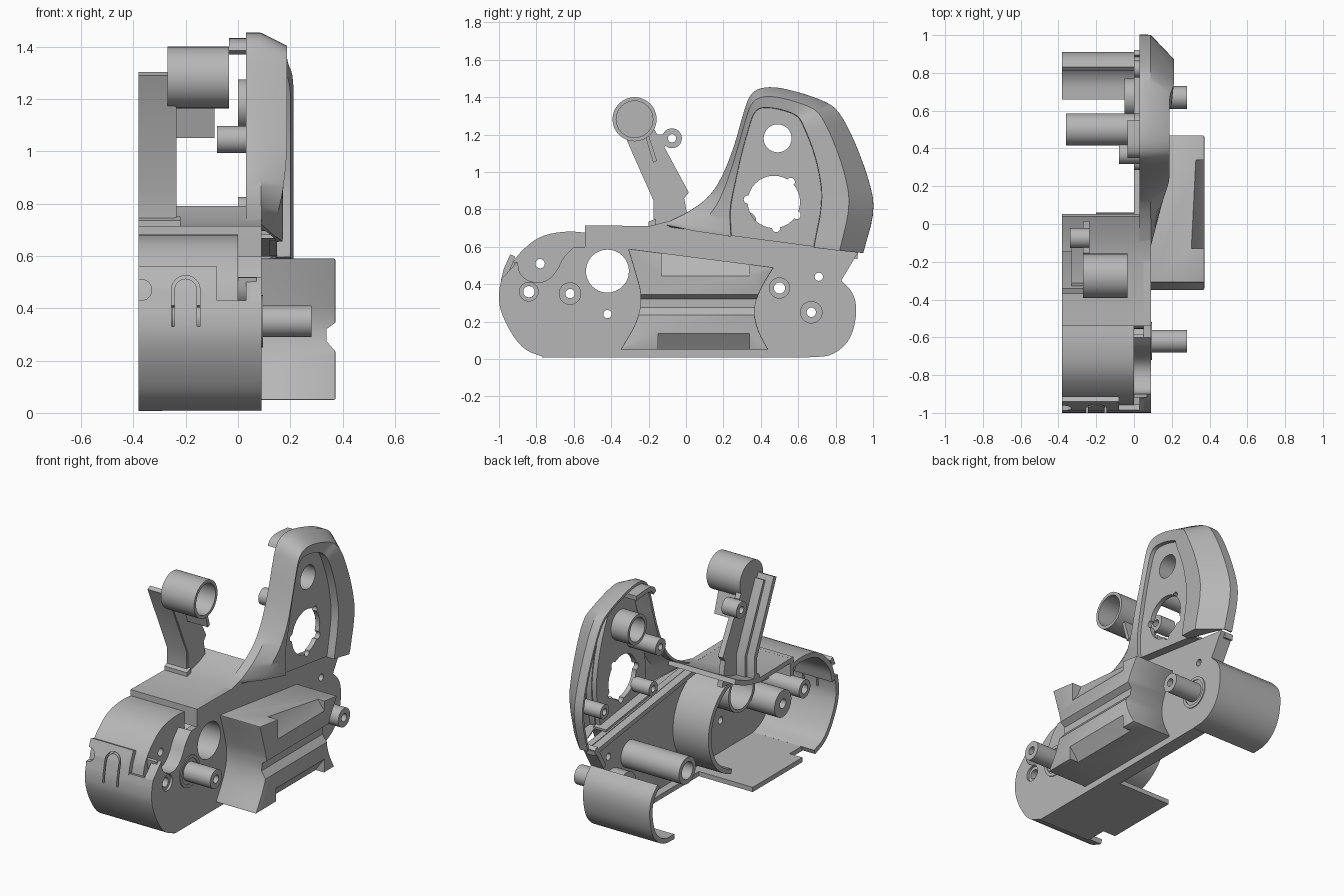
import bpy
import bmesh
from math import cos, sin, radians, pi
from mathutils import Vector

default_cube = bpy.data.objects.get("Cube")
if default_cube:
    bpy.data.objects.remove(default_cube, do_unlink=True)

grey = bpy.data.materials.new("plain grey")
grey.use_nodes = True
grey.diffuse_color = (.47, .47, .47, 1)
grey.node_tree.nodes["Principled BSDF"].inputs["Base Color"].default_value = (.47, .47, .47, 1)
parts = []


def add_object(name, bm, keep=True):
    bmesh.ops.recalc_face_normals(bm, faces=bm.faces)
    mesh = bpy.data.meshes.new(name)
    bm.to_mesh(mesh)
    bm.free()
    mesh.materials.append(grey)
    ob = bpy.data.objects.new(name, mesh)
    bpy.context.scene.collection.objects.link(ob)
    if keep:
        parts.append(ob)
    return ob


def prism(name, outline, start, end, axis="x", keep=True):
    """Extrude a flat outline along x (outline in y, z) or y (outline in x, z)."""
    bm = bmesh.new()
    place = (lambda a, b, d: (d, a, b)) if axis == "x" else (lambda a, b, d: (a, d, b))
    low = [bm.verts.new(place(a, b, start)) for a, b in outline]
    high = [bm.verts.new(place(a, b, end)) for a, b in outline]
    bm.faces.new(low)
    bm.faces.new(high[::-1])
    for i in range(len(low)):
        j = (i + 1) % len(low)
        bm.faces.new((low[i], low[j], high[j], high[i]))
    return add_object(name, bm, keep)


def rounded(points, times=2):
    """Round the corners of an open path, keeping its ends."""
    points = [Vector(p) for p in points]
    for _ in range(times):
        new = [points[0]]
        for p, q in zip(points, points[1:]):
            new += [p.lerp(q, .25), p.lerp(q, .75)]
        points = new + [points[-1]]
    return points


def wall(name, path, start, end, thick=.03):
    """Sheet following a clockwise path, thickened towards the inside."""
    path = [Vector(p) for p in path]
    inner = []
    for i, p in enumerate(path):
        d = (path[min(i + 1, len(path) - 1)] - path[max(i - 1, 0)]).normalized()
        inner.append(p + Vector((d.y, -d.x)) * thick)
    return prism(name, path + inner[::-1], start, end)


def circle(y, z, r, first=0, last=360, steps=32):
    turn = [radians(first + (last - first) * i / steps) for i in range(steps + (last - first < 360))]
    return [(y + r * cos(a), z + r * sin(a)) for a in turn]


def tube(name, y, z, r, hole, start, end):
    """Round tube along x."""
    bm = bmesh.new()
    rings = [[bm.verts.new((x, a, b)) for a, b in circle(y, z, rad)]
             for rad, x in ((r, start), (r, end), (hole, end), (hole, start))]
    for k, ring in enumerate(rings):
        nxt = rings[(k + 1) % len(rings)]
        for i in range(len(ring)):
            j = (i + 1) % len(ring)
            bm.faces.new((ring[i], ring[j], nxt[j], nxt[i]))
    return add_object(name, bm)


def cut(ob, cutters):
    """Subtract the cutters and bake the result."""
    for c in cutters:
        m = ob.modifiers.new("cut", "BOOLEAN")
        m.operation, m.solver, m.object = "DIFFERENCE", "EXACT", c
    bpy.context.view_layer.update()
    depsgraph = bpy.context.evaluated_depsgraph_get()
    ob.data = bpy.data.meshes.new_from_object(ob.evaluated_get(depsgraph))
    ob.modifiers.clear()
    for c in cutters:
        bpy.data.objects.remove(c, do_unlink=True)


def drill(y, z, r):
    return prism("drill", circle(y, z, r), -.5, .5, keep=False)


# Body side plate with its stepped front corner
front_curve = rounded([(-.76, .01), (-.87, .05), (-.95, .16), (-1, .28), (-1, .37), (-.985, .43)])
pocket = rounded([(-.9, .52), (-.89, .45), (-.83, .41), (-.75, .41), (-.69, .47), (-.66, .54), (-.6, .6)])
back_curve = rounded([(.83, .42), (.9, .35), (.915, .24), (.88, .1), (.78, .015), (.66, .01)])
side = prism("body_side", front_curve + [Vector((-.92, .5))] + pocket +
             [(-.54, .6), (-.54, .715), (-.12, .71), (.92, .57)] + back_curve, .05, .09)
cut(side, [drill(*h) for h in ((-.42, .47, .115), (-.84, .36, .05), (.5, .38, .054),
                               (-.62, .35, .025), (.67, .25, .025), (-.42, .24, .022), (.71, .44, .022))])
recess = prism("recessed_corner", [(-.94, .38), (-.93, .5)] + rounded(
    [(-.9, .55), (-.8, .64), (-.66, .68), (-.54, .675)]) + [(-.54, .4)], -.03, 0)
cut(recess, [drill(-.78, .51, .025), drill(-.42, .47, .115), drill(-.84, .36, .03), drill(-.62, .35, .025)])
wall("pocket_edge", pocket[::-1], -.01, .07, -.02)

# Curved housing walls
nose = wall("front_wall", front_curve, -.38, .09)
prism("nose_edge", [(-.985, .43), (-.92, .5), (-.9, .5), (-.95, .42)], .03, .09)
tab = wall("front_wall_upper", [(-.99, .42), (-.975, .48), (-.94, .56)], -.38, -.08)
arch = circle(-.2, .47, .055, 0, 180, 12) + [(-.255, .33), (-.243, .33)] + \
    circle(-.2, .47, .043, 180, 0, 12) + [(-.157, .33), (-.145, .33)]
for piece in (nose, tab):
    cut(piece, [prism("slot", arch, -1.2, -.9, "y", False),
                prism("notch", circle(-.37, .47, .04), -1.2, -.9, "y", False)])
wall("nose_roof", rounded([(-.96, .41), (-.94, .5), (-.88, .58), (-.78, .66), (-.64, .685), (-.53, .675)]), -.38, 0)
wall("top_wall", [(-.54, .715), (-.2, .71), (-.06, .745), (.04, .79)], -.38, .09)
wall("top_step", [(-.54, .6), (-.54, .715)], -.38, .09)
wall("back_wall", back_curve, -.38, .09)
wall("back_lip", [(.92, .57), (.83, .42)], 0, .09)
wall("floor_tongue", [(-.13, .008), (-.63, .008)], -.38, .09)
wall("floor_notch", [(-.63, .008), (-.77, .008)], -.29, .09)
wall("floor_strip", [(.66, .008), (-.13, .008)], 0, .09)
wall("seam_rib", [(-.1, .705), (.92, .565)], 0, .06)
wall("drum_wall", circle(-.25, .36, .31, 75, -75), -.2, .06)

# Grip shell, lofted from its outer edge to the panel opening
outer = [(-.12, .715), (.03, .785), (.14, .87), (.21, .99), (.27, 1.15), (.31, 1.3), (.35, 1.42), (.43, 1.45),
         (.55, 1.435), (.75, 1.37), (.82, 1.31), (.9, 1.15), (.97, .96), (1.005, .8), (.94, .57)]
panel = [(.235, .66), (.23, .74), (.23, .82), (.26, .96), (.29, 1.1), (.33, 1.24), (.355, 1.32), (.4, 1.355),
         (.5, 1.345), (.6, 1.31), (.63, 1.26), (.68, 1.14), (.715, 1.02), (.74, .85), (.69, .6)]
rings = [[], [], [], [], []]
for i, (o, p) in enumerate(zip(outer, panel)):
    o, p = Vector(o), Vector(p)
    crest = min(.125 + .02 * i, .18) + .025 * (i > 9)
    for ring, (t, x) in zip(rings, ((0, .03), (0, .085), (.48, crest), (1, max(crest - .01, .165)), (1, .15))):
        q = o.lerp(p, t)
        ring.append((x, q.x, q.y))
bm = bmesh.new()
grid = [[bm.verts.new(v) for v in rounded(r, 2)] for r in rings]
for a, b in zip(grid, grid[1:]):
    for i in range(len(a) - 1):
        bm.faces.new((a[i], a[i + 1], b[i + 1], b[i]))
bm.faces.new([r[0] for r in grid[1:]])
bm.faces.new([r[-1] for r in grid[1:]])
grip = add_object("grip_shell", bm)
solid = grip.modifiers.new("thickness", "SOLIDIFY")
solid.thickness, solid.offset = .016, 0
cut(grip, [])
wall("grip_hook", rounded([(.35, 1.385), (.37, 1.42), (.43, 1.435), (.55, 1.425)]), -.035, .05)

# Grip panel with a notched opening, and the ledge below it
plate = prism("grip_panel", rounded(panel), .12, .15)
cut(plate, [drill(.49, 1.18, .075), drill(.47, .84, .14)])
cut(plate, [drill(.47 + .14 * cos(radians(a)), .84 + .14 * sin(radians(a)), .022) for a in (50, 175, 275, 330)])
wall("panel_ledge", [(.2, .667), (.72, .597)], .06, .148, -.015)
tube("panel_collar", .49, 1.18, .095, .075, 0, .13)

# Side pad with a waisted outline and sloping scoops
left_edge = rounded([(-.35, .05), (-.26, .2), (-.235, .33), (-.27, .46), (-.31, .59)])
right_edge = rounded([(.47, .49), (.4, .38), (.36, .27), (.38, .16), (.44, .05)])
pad = prism("side_pad", left_edge + right_edge, .08, .372)
soft = pad.modifiers.new("soft edges", "BEVEL")
soft.width, soft.segments, soft.limit_method, soft.angle_limit = .016, 2, "ANGLE", radians(50)
cut(pad, [prism("valley", [(.4, .22), (.372, .235), (.338, .275), (.338, .32), (.372, .345), (.4, .36)],
                -.5, .6, "y", False),
          prism("upper_scoop", [(.29, .6), (.33, .5), (.375, .44), (.45, .44), (.45, .6)], -.13, .34, "y", False),
          prism("lower_scoop", [(.29, .02), (.33, .08), (.375, .14), (.45, .14), (.45, .02)], -.15, .34, "y", False)])

# Outer pegs, each in a shallow ring
for label, y, z in (("front", -.62, .35), ("back", .67, .25)):
    tube(label + "_peg", y, z, .06, .025, 0, .28)
    tube(label + "_peg_ring", y, z, .1, .08, .06, .096)

# Inner bosses
for name, y, z, r, hole, start, end in (
        ("front_screw_boss", -.84, .36, .057, .03, -.25, .075),
        ("back_screw_boss", .5, .38, .057, .03, 0, .075),
        ("back_long_boss", .5, .38, .085, .055, -.36, .06),
        ("front_long_boss", -.62, .35, .085, .03, -.25, .06),
        ("axle_sleeve", -.42, .47, .135, .115, -.1, .06),
        ("corner_boss", -.78, .51, .045, .025, -.2, -.01),
        ("grip_boss", .37, 1.045, .052, .02, -.08, .13),
        ("grip_low_boss", .33, .74, .045, .02, 0, .13),
        ("grip_back_boss", .82, .78, .045, .02, 0, .16),
        ("back_inner_boss", .67, .25, .1, .03, -.05, .06)):
    tube(name, y, z, r, hole, start, end)

# Upright arm carrying a cup
wall("arm_skin", [(-.175, .7), (-.175, .85), (-.37, 1.29)], -.38, -.24)
prism("arm_side", [(-.17, .7), (-.17, .85), (-.36, 1.28), (-.2, 1.28), (-.13, 1.16),
                   (.015, .89), (-.01, .86), (.02, .7)], -.27, -.235)
wall("arm_inner_lip", [(-.145, .7), (-.145, .86), (-.33, 1.27)], -.33, -.24, .02)
prism("arm_foot", [(-.2, .7), (-.2, .735), (-.16, .75), (-.16, .7)], -.38, -.22)
tube("cup", -.275, 1.282, .118, .098, -.27, -.035)
prism("cup_base", circle(-.275, 1.282, .11), -.27, -.2)
prism("cup_gusset", [(-.22, 1.2), (-.2, 1.2), (-.155, 1.06), (-.175, 1.05)], -.25, -.09)
tube("arm_eyelet", -.075, 1.18, .053, .022, -.34, -.235)
prism("eyelet_link", [(-.17, 1.2), (-.12, 1.2), (-.11, 1.14), (-.15, 1.1)], -.27, -.235)

# Smooth shading with crisp edges
bpy.ops.object.select_all(action="DESELECT")
for ob in parts:
    ob.select_set(True)
bpy.context.view_layer.objects.active = parts[0]
bpy.ops.object.shade_smooth_by_angle(angle=pi / 6)
